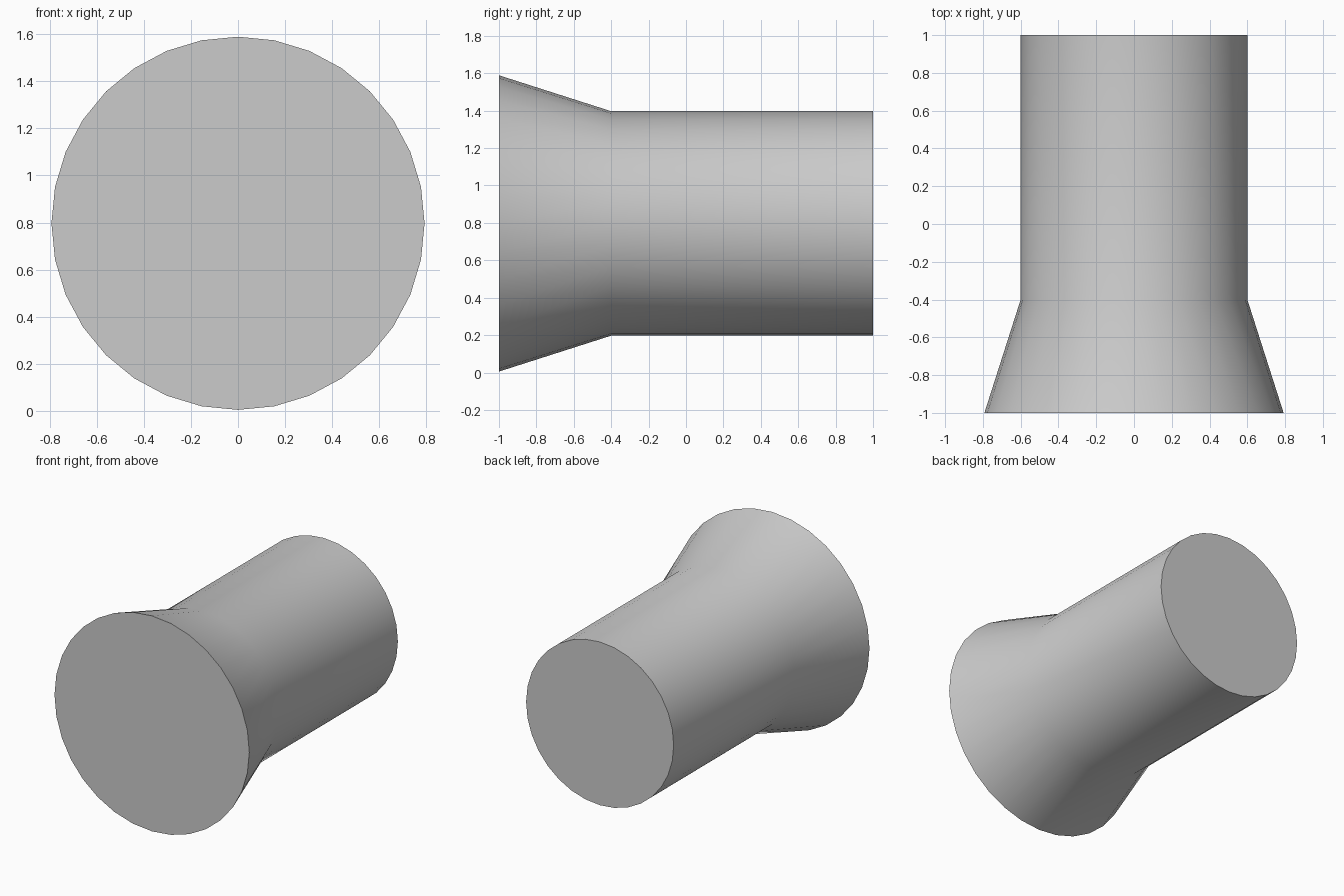
import bpy, bmesh, math

if "Cube" in bpy.data.objects:
    bpy.data.objects.remove(bpy.data.objects["Cube"])

SIDES = 32
AXIS_Z = 0.797
# (y, radius) along the axis: wide mouth, neck, straight end
PROFILE = [(-1.0, 0.792), (-0.4, 0.6), (1.0, 0.6)]

# Flared pipe: rings of vertices bridged with quads
bm = bmesh.new()
rings = []
for y, r in PROFILE:
    angles = [2 * math.pi * i / SIDES for i in range(SIDES)]
    rings.append([bm.verts.new((r * math.cos(a), y, AXIS_Z + r * math.sin(a))) for a in angles])
for a, b in zip(rings, rings[1:]):
    for i in range(SIDES):
        j = (i + 1) % SIDES
        bm.faces.new((a[i], a[j], b[j], b[i]))

# Flat end caps
bm.faces.new(rings[0])
bm.faces.new(rings[-1])
bmesh.ops.recalc_face_normals(bm, faces=bm.faces)

mesh = bpy.data.meshes.new("flared_pipe")
bm.to_mesh(mesh)
bm.free()
pipe = bpy.data.objects.new("flared_pipe", mesh)
bpy.context.collection.objects.link(pipe)

# Smooth sides, sharp cap rims
bpy.context.view_layer.objects.active = pipe
pipe.select_set(True)
bpy.ops.object.shade_smooth_by_angle(angle=math.radians(30))
